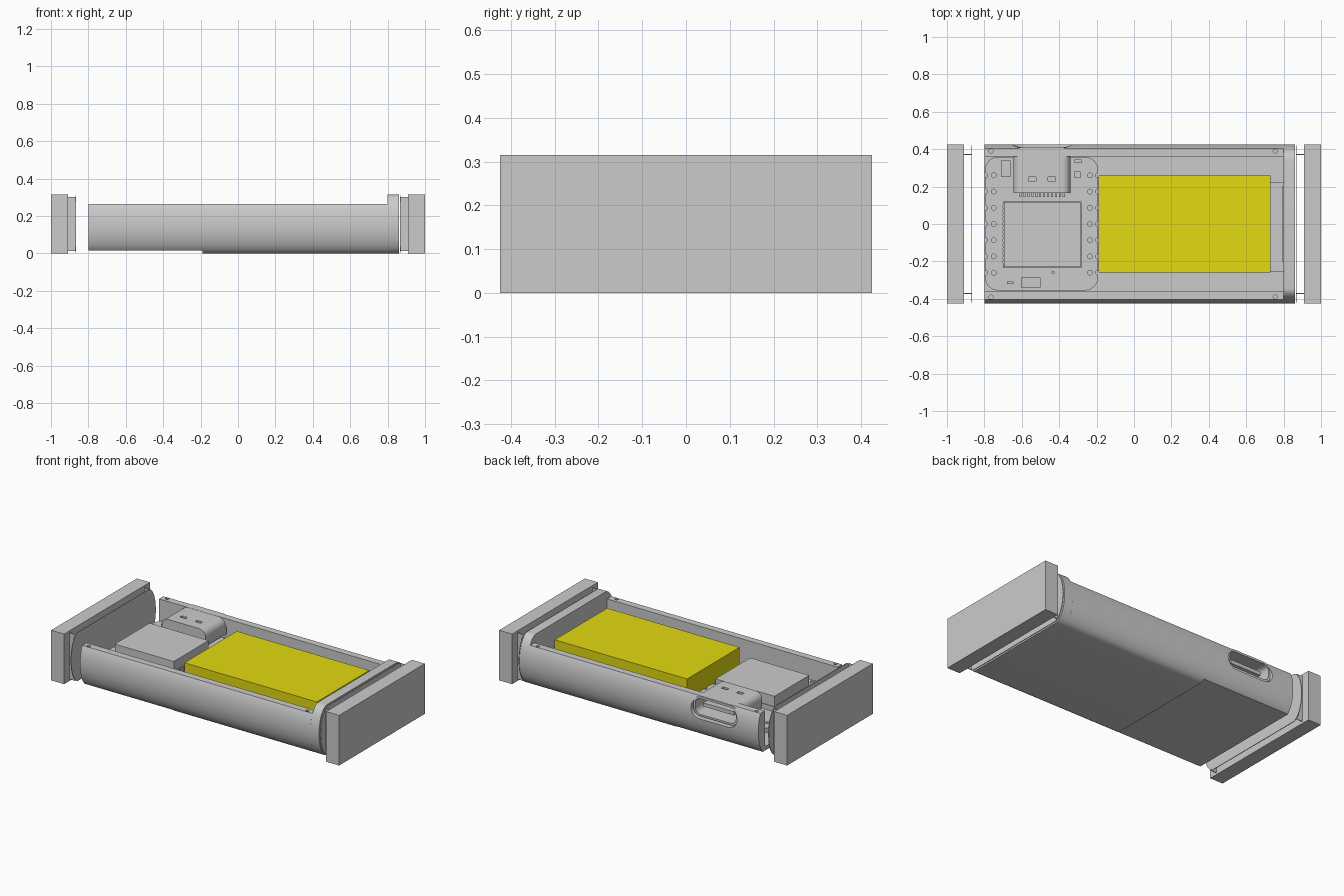
import bpy, bmesh, math

if "Cube" in bpy.data.objects:
    bpy.data.objects.remove(bpy.data.objects["Cube"])

def material(name, rgb):
    m = bpy.data.materials.new(name)
    m.diffuse_color = (*rgb, 1)
    m.use_nodes = True
    m.node_tree.nodes["Principled BSDF"].inputs["Base Color"].default_value = m.diffuse_color
    return m

GREY = material("light grey", (0.6, 0.6, 0.6))
YELLOW = material("battery yellow", (0.77, 0.70, 0.006))

def add_prism(bm, pts, axis, a, b):
    """Extrude a 2D outline along an axis (0: y,z  1: x,z  2: x,y) from a to b."""
    def place(p, t):
        q = list(p)
        q.insert(axis, t)
        return q
    lo = [bm.verts.new(place(p, a)) for p in pts]
    hi = [bm.verts.new(place(p, b)) for p in pts]
    bm.faces.new(lo)
    bm.faces.new(hi[::-1])
    n = len(pts)
    for i in range(n):
        j = (i + 1) % n
        bm.faces.new((lo[i], hi[i], hi[j], lo[j]))

def make(name, prisms, mat=GREY, smooth=False):
    bm = bmesh.new()
    for p in prisms:
        add_prism(bm, *p)
    bmesh.ops.recalc_face_normals(bm, faces=bm.faces)
    me = bpy.data.meshes.new(name)
    bm.to_mesh(me)
    bm.free()
    ob = bpy.data.objects.new(name, me)
    bpy.context.collection.objects.link(ob)
    me.materials.append(mat)
    if smooth:
        shade(ob)
    return ob

def activate(ob):
    bpy.ops.object.select_all(action='DESELECT')
    ob.select_set(True)
    bpy.context.view_layer.objects.active = ob

def shade(ob):
    activate(ob)
    bpy.ops.object.shade_smooth_by_angle(angle=math.radians(30))

def cut(ob, prisms):
    cutter = make("cutter", prisms)
    cutter.hide_render = True
    activate(ob)
    mod = ob.modifiers.new("cut", 'BOOLEAN')
    mod.operation, mod.solver, mod.object = 'DIFFERENCE', 'EXACT', cutter
    bpy.ops.object.modifier_apply(modifier=mod.name)
    bpy.data.objects.remove(cutter)

def rect(x0, x1, y0, y1):
    return [(x0, y0), (x1, y0), (x1, y1), (x0, y1)]

def box(x0, x1, y0, y1, z0, z1):
    return (rect(x0, x1, y0, y1), 2, z0, z1)

def rrect(x0, x1, y0, y1, r, n=8):
    pts = []
    for k, (cx, cy) in enumerate([(x1 - r, y1 - r), (x0 + r, y1 - r), (x0 + r, y0 + r), (x1 - r, y0 + r)]):
        for i in range(n + 1):
            a = math.pi / 2 * (k + i / n)
            pts.append((cx + r * math.cos(a), cy + r * math.sin(a)))
    return pts

def circle(x, y, r, n=12):
    return [(x + r * math.cos(2 * math.pi * i / n), y + r * math.sin(2 * math.pi * i / n)) for i in range(n)]

def side(z0, z1, inset=0.0, n=24):
    """Bulging outer side of the case, from z0 up to z1."""
    c, h = 0.1575, 0.1575 - inset
    a0 = math.asin(max(-1, min(1, (z0 - c) / h)))
    a1 = math.asin(max(-1, min(1, (z1 - c) / h)))
    return [(0.345 + (0.08 - inset) * math.cos(a0 + (a1 - a0) * i / n),
             c + h * math.sin(a0 + (a1 - a0) * i / n)) for i in range(n + 1)]

def mirror(pts):
    return [(-y, z) for y, z in reversed(pts)]

# case trays: floor and bulging side walls
def tray(z0, floor):
    right = side(z0, 0.265) + [(0.36, 0.265), (0.36, floor)]
    return right + mirror(right)

left_tray = make("left_tray", [(tray(0.015, 0.04), 0, -0.8, -0.19)])
right_tray = make("right_tray", [(tray(0.0, 0.035), 0, -0.19, 0.8)])

# screw holes and the oval port opening
def screws(x):
    return [(circle(x, s * 0.39, 0.011), 2, 0.18, 0.3) for s in (-1, 1)]

cut(left_tray, screws(-0.765) + [(rrect(-0.65, -0.33, 0.13, 0.25, 0.0599), 1, 0.3, 0.5)])
cut(right_tray, screws(0.755))
shade(left_tray)
shade(right_tray)

# raised end wall with full profile
full = side(0.0, 0.315)
make("end_wall", [(full + mirror(full), 0, 0.8, 0.86)], smooth=True)
make("end_shelf", [box(0.73, 0.8, -0.255, 0.225, 0.03, 0.12), box(0.79, 0.803, -0.2, 0.2, 0.12, 0.16)])

# end caps with a thin rounded plug plate and straight side webs
plug = side(0.005, 0.31, 0.005)
for s, tag in ((-1, "left"), (1, "right")):
    a, b = sorted((s * 0.91, s * 1.0))
    make(tag + "_end_cap", [box(a, b, -0.425, 0.425, 0, 0.315)])
    a, b = sorted((s * 0.865, s * 0.869))
    make(tag + "_plug_plate", [(plug + mirror(plug), 0, a, b)])
    a, b = sorted((s * 0.868, s * 0.912))
    make(tag + "_plug_webs", [box(a, b, t * 0.372 - 0.002, t * 0.372 + 0.002, 0.012, 0.303) for t in (-1, 1)])

# battery
make("battery", [box(-0.19, 0.73, -0.26, 0.26, 0.05, 0.264)], YELLOW)

# circuit board with pin holes and half-round edge notches
board = make("circuit_board", [(rrect(-0.797, -0.192, -0.355, 0.359, 0.07), 2, 0.11, 0.14)])
cut(board, [(circle(x, -0.26 + 0.0867 * i, 0.013), 2, 0.05, 0.2)
            for x in (-0.797, -0.75, -0.235, -0.192) for i in range(7)])
shade(board)

# radio module: base, shielding can and edge pads
make("module_base", [box(-0.7, -0.28, -0.235, 0.12, 0.14, 0.17)])
make("module_can", [box(-0.695, -0.285, -0.23, 0.115, 0.17, 0.235)])
pads = []
for i in range(14):
    y = -0.21 + i * 0.023
    pads += [box(-0.703, -0.697, y, y + 0.012, 0.135, 0.175), box(-0.283, -0.277, y, y + 0.012, 0.135, 0.175)]
make("module_pads", pads)

# charging port: rounded shell, hollow mouth, tongue, tabs and pins
port = make("port_shell", [(rrect(-0.645, -0.34, 0.14, 0.264, 0.045), 1, 0.165, 0.41)])
cut(port, [(rrect(-0.633, -0.352, 0.152, 0.252, 0.036), 1, 0.2, 0.5),
           box(-0.565, -0.525, 0.23, 0.25, 0.245, 0.3),
           box(-0.46, -0.42, 0.23, 0.25, 0.245, 0.3)])
shade(port)
make("port_tongue", [box(-0.6, -0.385, 0.19, 0.38, 0.19, 0.213)])
make("port_pins", [box(-0.612 + i * 0.021, -0.601 + i * 0.021, 0.145, 0.17, 0.14, 0.16) for i in range(12)])

# small board components
make("small_components", [
    box(-0.71, -0.66, 0.25, 0.34, 0.14, 0.175),
    box(-0.318, -0.28, 0.325, 0.345, 0.14, 0.16),
    box(-0.318, -0.285, 0.245, 0.28, 0.14, 0.16),
    box(-0.605, -0.5, -0.34, -0.285, 0.14, 0.17),
    box(-0.68, -0.645, -0.32, -0.308, 0.14, 0.155),
    box(-0.44, -0.425, -0.265, -0.253, 0.14, 0.155)])
